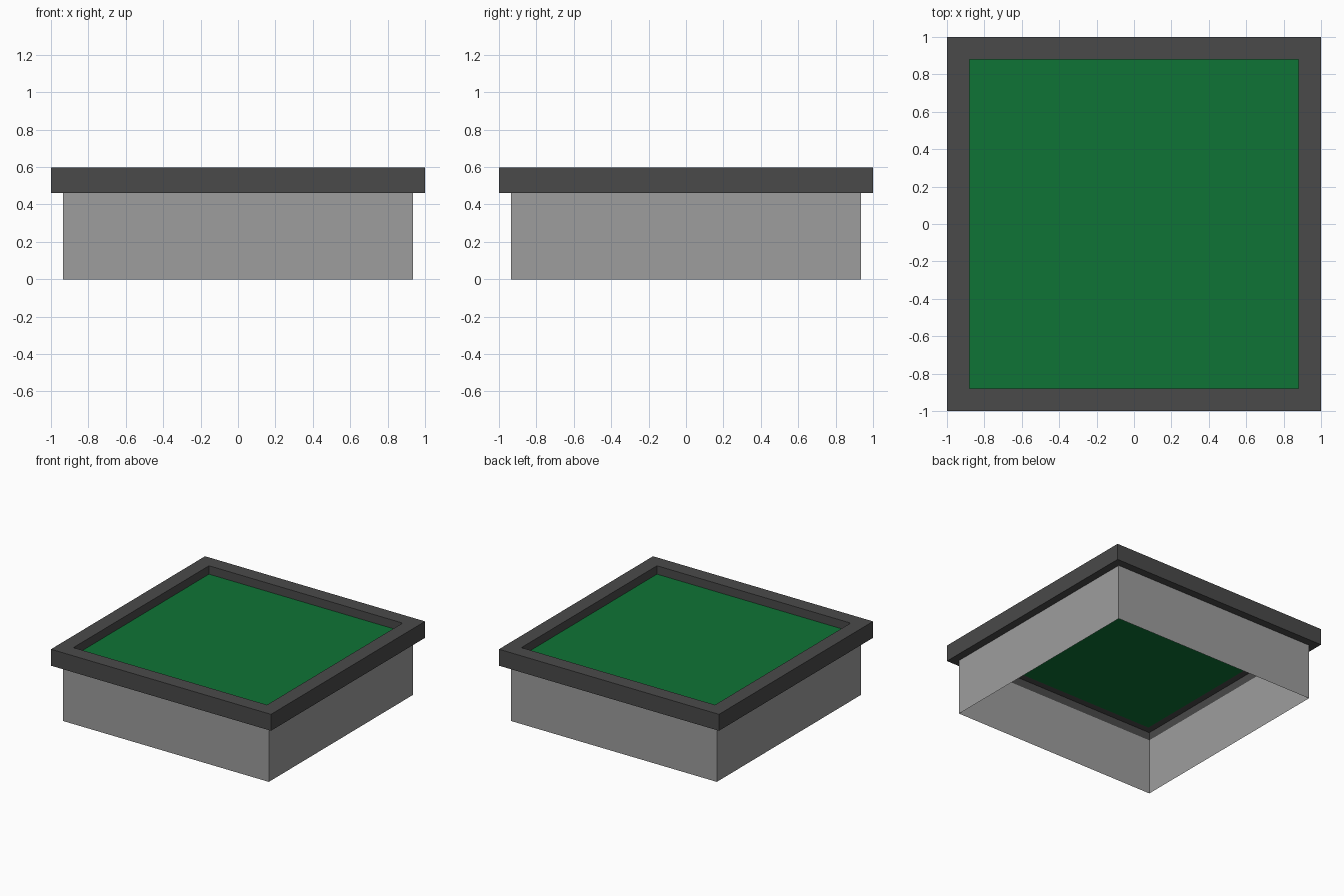
import bpy, bmesh

if "Cube" in bpy.data.objects:
    bpy.data.objects.remove(bpy.data.objects["Cube"])

def material(name, rgb):
    m = bpy.data.materials.new(name)
    m.diffuse_color = (*rgb, 1)
    m.use_nodes = True
    m.node_tree.nodes["Principled BSDF"].inputs["Base Color"].default_value = m.diffuse_color
    return m

GREY = material("light_grey", (0.34, 0.34, 0.34))
DARK = material("dark_grey", (0.068, 0.068, 0.068))
GREEN = material("green", (0.0045, 0.175, 0.037))

def finish(name, bm, mat):
    me = bpy.data.meshes.new(name)
    bm.to_mesh(me)
    bm.free()
    me.materials.append(mat)
    ob = bpy.data.objects.new(name, me)
    bpy.context.collection.objects.link(ob)
    return ob

def ring(bm, r, z):
    return [bm.verts.new((x * r, y * r, z)) for x, y in ((-1, -1), (1, -1), (1, 1), (-1, 1))]

def square_sweep(name, profile, mat, closed):
    """Carry a (half-width, height) profile around a square."""
    bm = bmesh.new()
    rings = [ring(bm, r, z) for r, z in profile]
    pairs = list(zip(rings, rings[1:]))
    if closed:
        pairs.append((rings[-1], rings[0]))
    for a, b in pairs:
        for i in range(4):
            j = (i + 1) % 4
            bm.faces.new((a[i], a[j], b[j], b[i]))
    return finish(name, bm, mat)

WALL, RIM, INNER = 0.935, 1.0, 0.88
LOW, MID, TOP = 0.462, 0.528, 0.597

# thin curb walls, open at the bottom
square_sweep("base_walls", [(WALL, 0), (WALL, LOW)], GREY, False)

# stepped frame that overhangs the walls and holds the panel
square_sweep("rim_frame", [(WALL, LOW), (RIM, LOW), (RIM, TOP), (INNER, TOP),
                           (INNER, MID), (WALL, MID)], DARK, True)

# sunken panel
bm = bmesh.new()
bm.faces.new(ring(bm, INNER, MID))
finish("top_panel", bm, GREEN)
